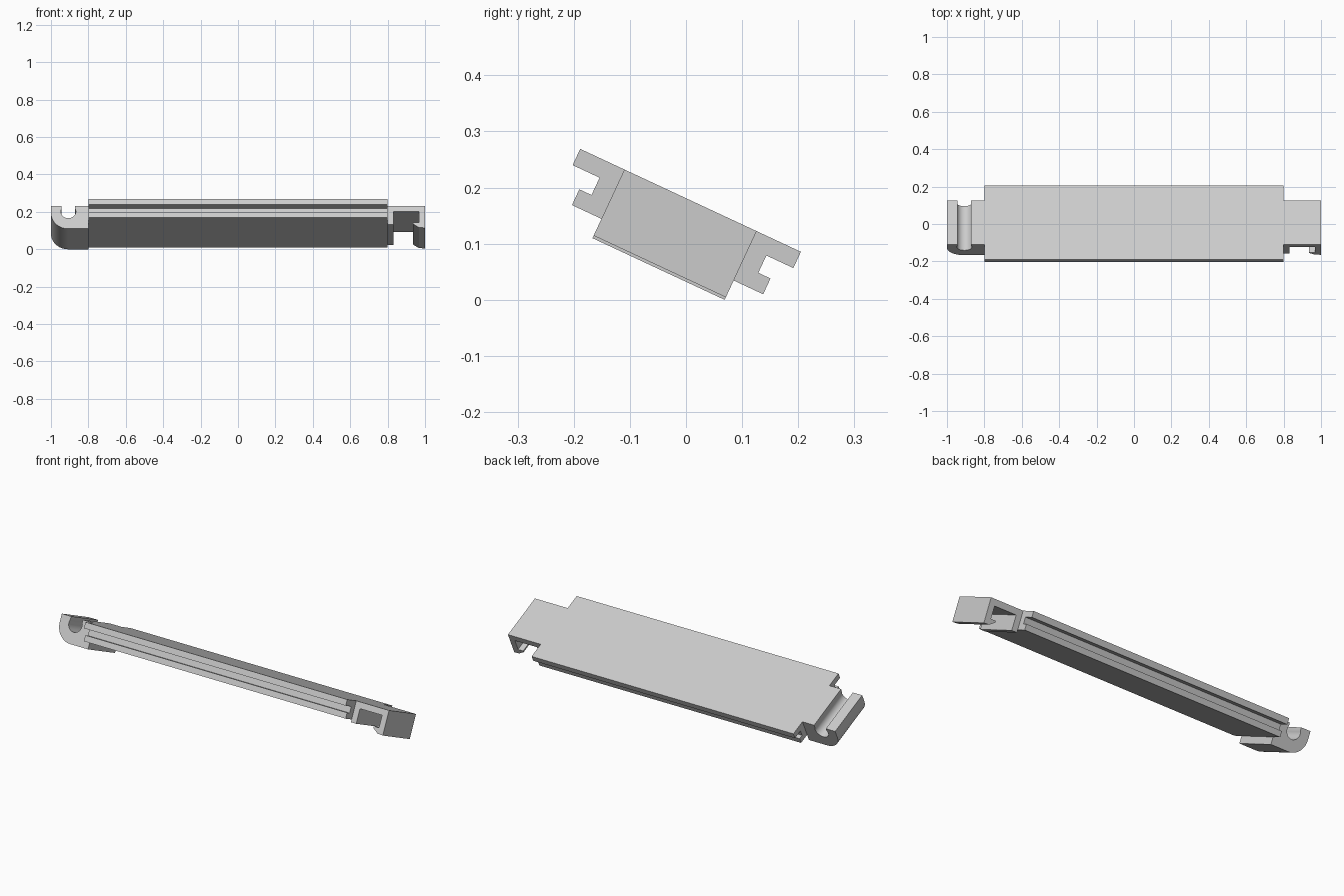
import bpy, bmesh
from math import radians, sin, cos
from mathutils import Matrix

cube = bpy.data.objects.get("Cube")
if cube:
    bpy.data.objects.remove(cube)

TILT = Matrix.Rotation(radians(-25), 4, 'X')
MID = -0.0675                      # centre of the width, before tilting
TOP, BOTTOM = 0.164, 0.029         # thickness range, before tilting

grey = bpy.data.materials.new("light_grey")
grey.use_nodes = True
grey.diffuse_color = (0.6, 0.6, 0.6, 1)
grey.node_tree.nodes["Principled BSDF"].inputs["Base Color"].default_value = (0.6, 0.6, 0.6, 1)


def prism(name, profile, place, sweep):
    """Extrude a closed profile along a vector and tilt the result."""
    bm = bmesh.new()
    face = bm.faces.new([bm.verts.new(place(a, b)) for a, b in profile])
    out = bmesh.ops.extrude_face_region(bm, geom=[face])
    moved = [g for g in out["geom"] if isinstance(g, bmesh.types.BMVert)]
    bmesh.ops.translate(bm, verts=moved, vec=sweep)
    bmesh.ops.recalc_face_normals(bm, faces=bm.faces)
    bm.transform(TILT)
    mesh = bpy.data.meshes.new(name)
    bm.to_mesh(mesh)
    bm.free()
    mesh.materials.append(grey)
    obj = bpy.data.objects.new(name, mesh)
    bpy.context.collection.objects.link(obj)
    bpy.ops.object.select_all(action='DESELECT')
    obj.select_set(True)
    bpy.context.view_layer.objects.active = obj
    bpy.ops.object.shade_smooth_by_angle(angle=radians(30))
    return obj


def arc(cx, cz, r, start, end, steps):
    angles = [radians(start + (end - start) * i / steps) for i in range(steps + 1)]
    return [(cx + r * cos(a), cz + r * sin(a)) for a in angles]


# Slat: plate with a slot along each long edge, mirrored across its width
half = [(0.217, TOP), (0.217, 0.132), (0.164, 0.132),
        (0.164, 0.098), (0.188, 0.098), (0.188, 0.067)]
slat = half + [(-u, w) for u, w in reversed(half)]
prism("slat", slat, lambda u, w: (-0.8, MID + u, w), (1.6, 0, 0))


def end_part(name, profile):
    """End fittings share one width, narrower than the slat."""
    return prism(name, profile, lambda x, w: (x, MID - 0.13, w), (0, 0.26, 0))


# Socket: rounded outside, with a round channel open at the top
socket = [(-0.8, TOP), (-0.871, TOP)]
socket += arc(-0.907, 0.131, 0.04, 26, -206, 24)
socket += [(-0.943, TOP), (-1.0, TOP)]
socket += arc(-0.908, 0.121, 0.092, 180, 270, 14)
socket += [(-0.8, BOTTOM)]
end_part("socket_end", socket)

# Clip: top bar, short inner wall and outer wall with a barb
clip = [(0.8, TOP), (1.0, TOP), (1.0, 0.034), (0.967, 0.036), (0.936, 0.057),
        (0.936, 0.066), (0.967, 0.066), (0.967, 0.131), (0.832, 0.131),
        (0.832, 0.053), (0.8, 0.053)]
end_part("clip_end", clip)
